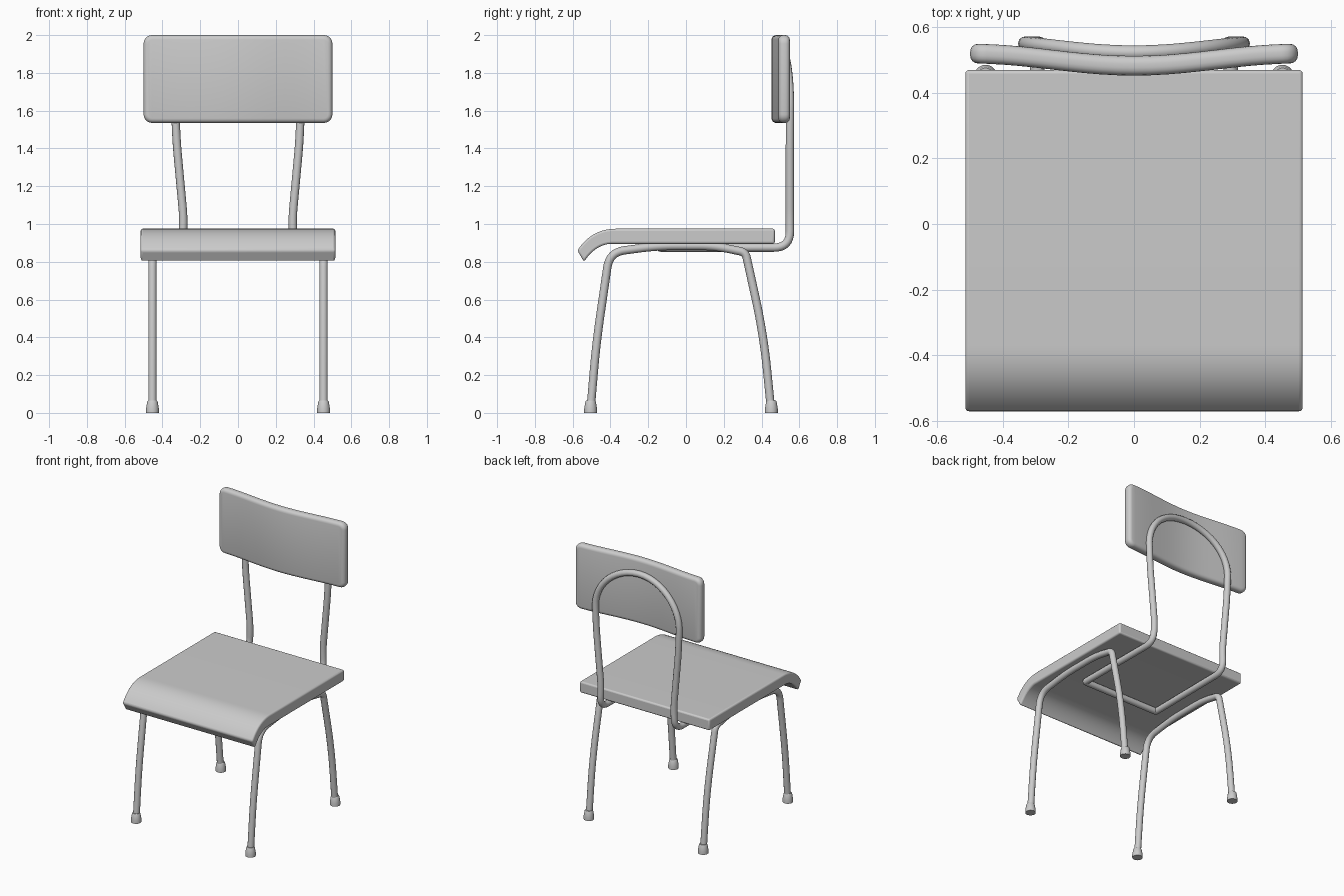
import bpy, bmesh, math
from mathutils import Vector

if "Cube" in bpy.data.objects:
    bpy.data.objects.remove(bpy.data.objects["Cube"])

TUBE_R = 0.022


def quad_curve(a, c, b, n=8):
    """Points of a quadratic curve from a to b with control c."""
    a, c, b = Vector(a), Vector(c), Vector(b)
    return [a * (1 - t) ** 2 + c * 2 * t * (1 - t) + b * t * t
            for t in (i / n for i in range(n + 1))]


def rounded_path(pts, closed=False):
    """pts: (x, y, z, corner distance); rounds every corner of the path."""
    out, n = [], len(pts)
    for i, q in enumerate(pts):
        p, d = Vector(q[:3]), q[3]
        if d == 0 or (not closed and i in (0, n - 1)):
            out.append(p)
            continue
        u = (Vector(pts[i - 1][:3]) - p).normalized()
        v = (Vector(pts[(i + 1) % n][:3]) - p).normalized()
        out += quad_curve(p + u * d, p, p + v * d)
    return out


def smooth(ob, angle=40):
    bpy.ops.object.select_all(action='DESELECT')
    ob.select_set(True)
    bpy.context.view_layer.objects.active = ob
    bpy.ops.object.shade_smooth_by_angle(angle=math.radians(angle))


def tube(name, pts, closed=False):
    cu = bpy.data.curves.new(name, 'CURVE')
    cu.dimensions = '3D'
    cu.bevel_depth = TUBE_R
    cu.bevel_resolution = 4
    cu.use_fill_caps = True
    sp = cu.splines.new('POLY')
    sp.points.add(len(pts) - 1)
    for p, co in zip(sp.points, pts):
        p.co = (*co, 1)
    sp.use_cyclic_u = closed
    ob = bpy.data.objects.new(name, cu)
    bpy.context.collection.objects.link(ob)
    bpy.ops.object.select_all(action='DESELECT')
    ob.select_set(True)
    bpy.context.view_layer.objects.active = ob
    bpy.ops.object.convert(target='MESH')
    smooth(bpy.context.object, 50)


def mesh_object(name, bm):
    bmesh.ops.recalc_face_normals(bm, faces=bm.faces)
    me = bpy.data.meshes.new(name)
    bm.to_mesh(me)
    bm.free()
    ob = bpy.data.objects.new(name, me)
    bpy.context.collection.objects.link(ob)
    smooth(ob)
    return ob


# Seat: side profile with curled front lip, extruded across
W = 0.515
top = quad_curve((0, -0.37, 0.975), (0, -0.5, 0.975), (0, -0.575, 0.86), 12)
under = quad_curve((0, -0.54, 0.80), (0, -0.48, 0.89), (0, -0.40, 0.895), 12)
profile = [Vector((0, 0.47, 0.975))] + top + under + [Vector((0, 0.47, 0.895))]
bm = bmesh.new()
face = bm.faces.new([bm.verts.new((-W, p.y, p.z)) for p in profile])
ext = bmesh.ops.extrude_face_region(bm, geom=[face])
for v in ext['geom']:
    if isinstance(v, bmesh.types.BMVert):
        v.co.x = W
seat = mesh_object("seat", bm)
bev = seat.modifiers.new("soft_edges", 'BEVEL')
bev.width, bev.segments = 0.012, 3
bev.limit_method, bev.angle_limit = 'ANGLE', math.radians(35)


# Backrest: rounded panel bowed towards the front in the middle
def bow(x):
    return 0.0185 * (1 - math.cos(math.pi * min(abs(x) / 0.5, 1)))


bm = bmesh.new()
bmesh.ops.create_cube(bm, size=1)
for v in bm.verts:
    v.co = (v.co.x, v.co.y * 0.06, v.co.z * 0.465 + 1.7675)
corners = [e for e in bm.edges if abs(e.verts[0].co.y - e.verts[1].co.y) > 0.01]
bmesh.ops.bevel(bm, geom=corners, offset=0.045, segments=5, profile=0.5,
                affect='EDGES')
rim = [e for e in bm.edges if abs(e.verts[0].co.y - e.verts[1].co.y) < 0.01]
bmesh.ops.bevel(bm, geom=rim, offset=0.024, segments=4, profile=0.5,
                affect='EDGES')
for i in range(-9, 10):
    bmesh.ops.bisect_plane(bm, geom=bm.verts[:] + bm.edges[:] + bm.faces[:],
                           plane_co=(i * 0.05, 0, 0), plane_no=(1, 0, 0))
for v in bm.verts:
    v.co.y += 0.483 + bow(v.co.x)
mesh_object("backrest", bm)

# Back hoop: one closed tube, U under the seat and arch behind the backrest
half = [(0.30, -0.135, 0.875, 0.015), (0.295, 0.55, 0.875, 0.085),
        (0.288, 0.55, 1.03, 0.06), (0.325, 0.55, 1.43, 0.08)]
arch = []
for i in range(25):
    a = math.pi * i / 24
    x = 0.332 * math.cos(a)
    arch.append((x, 0.523 + bow(x), 1.60 + 0.30 * math.sin(a), 0))
mirrored = [(-x, y, z, d) for x, y, z, d in reversed(half)]
tube("back_hoop", rounded_path(half + arch + mirrored, True), True)

# Leg frames and feet, one set per side
for side, sx in (("left", -0.453), ("right", 0.453)):
    leg = [(-0.505, 0.02, 0), (-0.475, 0.37, 0.15), (-0.405, 0.85, 0.08),
           (-0.15, 0.884, 0.1), (0.15, 0.884, 0.08), (0.315, 0.85, 0.03),
           (0.41, 0.42, 0.2), (0.45, 0.02, 0)]
    tube(side + "_leg_frame", rounded_path([(sx, y, z, d) for y, z, d in leg]))
    for end, y in (("front", -0.505), ("rear", 0.452)):
        bm = bmesh.new()
        rings = []
        for r, z in ((0.034, 0), (0.034, 0.022), (0.028, 0.058), (0.024, 0.065)):
            rings.append([bm.verts.new((sx + r * math.cos(k * math.pi / 10),
                                        y + r * math.sin(k * math.pi / 10), z))
                          for k in range(20)])
        for lo, hi in zip(rings, rings[1:]):
            for k in range(20):
                j = (k + 1) % 20
                bm.faces.new((lo[k], lo[j], hi[j], hi[k]))
        bm.faces.new(rings[0])
        bm.faces.new(rings[-1])
        mesh_object(side + "_" + end + "_foot", bm)
